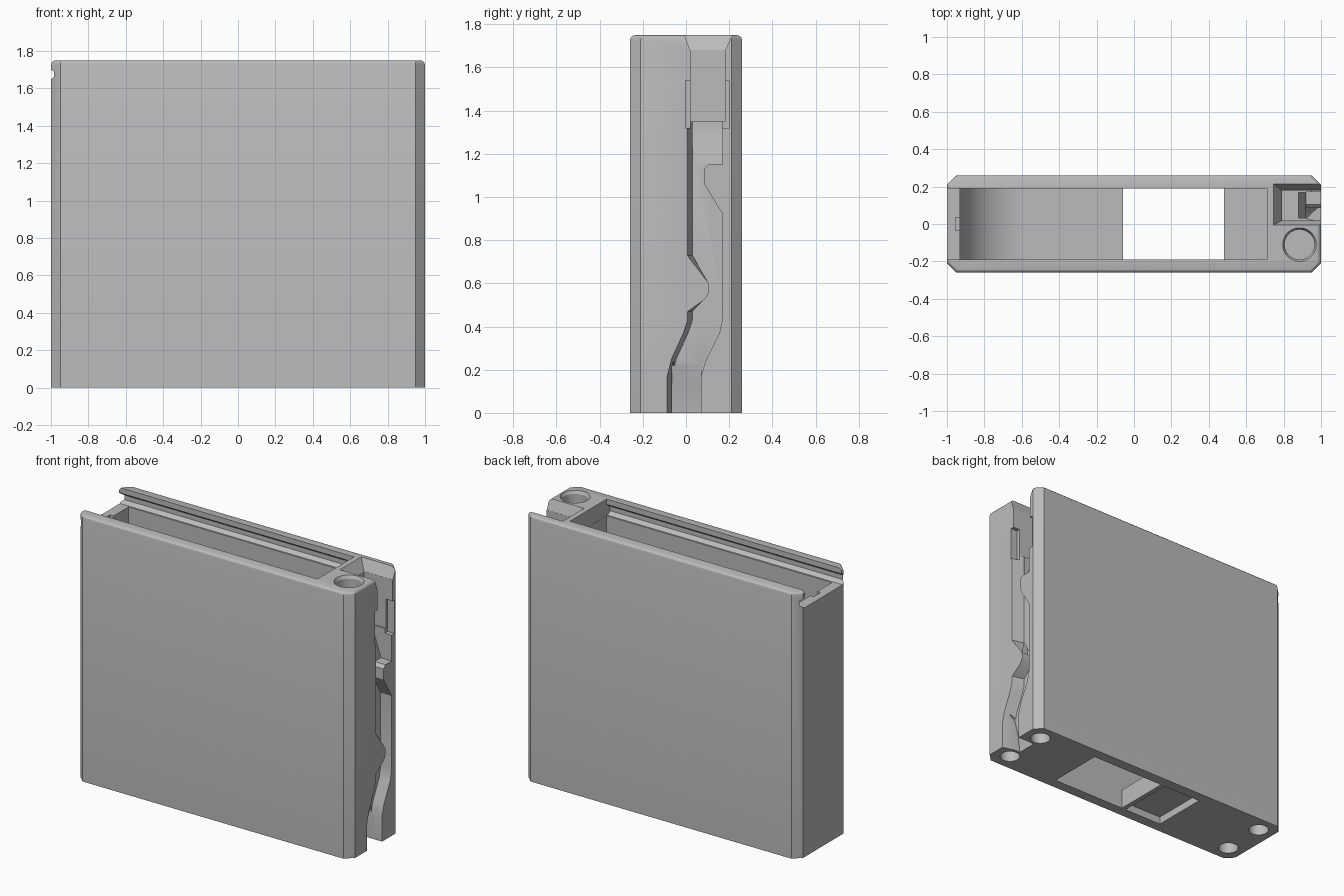
import bpy, bmesh, math

if "Cube" in bpy.data.objects:
    bpy.data.objects.remove(bpy.data.objects["Cube"])

grey = bpy.data.materials.new("plain_grey")
grey.use_nodes = True
grey.diffuse_color = (0.5, 0.5, 0.5, 1)
grey.node_tree.nodes["Principled BSDF"].inputs["Base Color"].default_value = (0.5, 0.5, 0.5, 1)


def prism(name, axis, start, end, pts, end_pts=None):
    """Loft a 2D outline along an axis, optionally to a second outline."""
    place = {"x": lambda a, p, q: (a, p, q),
             "y": lambda a, p, q: (p, a, q),
             "z": lambda a, p, q: (p, q, a)}[axis]
    bm = bmesh.new()
    lo = [bm.verts.new(place(start, *p)) for p in pts]
    hi = [bm.verts.new(place(end, *p)) for p in (end_pts or pts)]
    bm.faces.new(lo)
    bm.faces.new(hi)
    for i in range(len(lo)):
        j = (i + 1) % len(lo)
        bm.faces.new((lo[i], lo[j], hi[j], hi[i]))
    bmesh.ops.recalc_face_normals(bm, faces=bm.faces)
    mesh = bpy.data.meshes.new(name)
    bm.to_mesh(mesh)
    bm.free()
    mesh.materials.append(grey)
    obj = bpy.data.objects.new(name, mesh)
    bpy.context.collection.objects.link(obj)
    return obj


def rect(x0, x1, y0, y1):
    return [(x0, y0), (x1, y0), (x1, y1), (x0, y1)]


def circle(x, y, r, n=32):
    return [(x + r * math.cos(i * math.tau / n), y + r * math.sin(i * math.tau / n))
            for i in range(n)]


def cut(cutter):
    """Subtract a cutter from the case, then discard it."""
    mod = case.modifiers.new("cut", "BOOLEAN")
    mod.operation = "DIFFERENCE"
    mod.solver = "EXACT"
    mod.object = cutter
    bpy.context.view_layer.objects.active = case
    bpy.ops.object.modifier_apply(modifier=mod.name)
    bpy.data.objects.remove(cutter)


# Case block with chamfered corners and rounded top rim
outline = [(-1, -.21), (-.95, -.26), (.95, -.26), (1, -.21),
           (1, .21), (.95, .26), (-.95, .26), (-1, .21)]
case = prism("case", "z", 0, 1.75, outline)
bm = bmesh.new()
bm.from_mesh(case.data)
rim = [e for e in bm.edges if all(v.co.z > 1.7 for v in e.verts)]
bmesh.ops.bevel(bm, geom=rim, offset=.025, segments=3, profile=.5, affect="EDGES")
bm.to_mesh(case.data)
bm.free()

# Main compartment with a curved ramp at one end
R = .35
ramp = [(-.93 + R - R * math.sin(a), .13 + R - R * math.cos(a))
        for a in [i * math.pi / 24 for i in range(13)]]
cut(prism("compartment", "y", -.19, .19, [(.71, 1.7), (.71, .13)] + ramp + [(-.93, 1.7)]))

# Undercut channel for a sliding lid, open at the low end
half = [(.2, 1.64), (.225, 1.66), (.225, 1.69), (.19, 1.715), (.19, 1.8)]
channel = half + [(-y, z) for y, z in reversed(half)]
cut(prism("lid_channel", "x", -1.1, .711, channel))
cut(prism("latch_notch", "z", 1.58, 1.7, rect(-.955, -.92, -.035, .035)))

# Dispensing opening and shallow recess underneath
cut(prism("opening", "z", -.1, .3, rect(-.06, .48, -.19, .19)))
cut(prism("recess", "z", -.1, .05, rect(-.37, -.09, -.19, .19)))

# Winding track on the end face, with a bevelled near edge
near = [(-.065, -.05), (-.065, .17), (-.045, .25), (.01, .37), (.03, .43), (.03, .47)]
bump = [(.09, .53), (.107, .56), (.105, .6)]
near_top = [(.03, .73), (.03, 1.36)]
far = [(.17, 1.36), (.17, 1.15), (.105, 1.15), (.085, 1.13), (.085, 1.06), (.17, .92),
       (.17, .44), (.155, .37), (.09, .24), (.07, .17), (.07, -.05)]


def shift(pts):
    return [(y - .025, z) for y, z in pts]


cut(prism("track", "x", .92, 1.01, near + bump + near_top + far,
          shift(near) + bump + shift(near_top) + far))
# Track floor falls away at the foot and below the pocket
cut(prism("track_foot", "y", -.065, .07,
          [(.96, -.05), (.96, .24), (.92, .22), (.89, .12), (.87, -.05)]))
cut(prism("track_head", "y", .031, .169, [(.96, 1.16), (.92, 1.16), (.88, 1.28), (.88, 1.36), (.96, 1.36)]))

# Latch pocket with a wide shoulder and flared mouth
cut(prism("pocket", "z", 1.35, 1.8, rect(.79, 1.1, .02, .18)))
cut(prism("shoulder", "z", 1.32, 1.54, rect(.95, 1.1, -.003, .2)))
cut(prism("mouth", "z", 1.68, 1.76, rect(.79, 1.1, .019, .181), rect(.74, 1.1, -.01, .22)))

# Round well on top with an eased lip
cut(prism("well", "z", 1.6, 1.8, circle(.885, -.11, .08)))
cut(prism("well_lip", "z", 1.73, 1.76, circle(.885, -.11, .0801), circle(.885, -.11, .095)))

# Four magnet holes in the base
for x in (-.89, .89):
    for y in (-.145, .15):
        cut(prism("magnet_hole", "z", -.1, .09, circle(x, y, .062)))

# Smooth curved faces, keep edges sharp
bpy.ops.object.select_all(action="DESELECT")
case.select_set(True)
bpy.context.view_layer.objects.active = case
bpy.ops.object.shade_smooth_by_angle(angle=math.radians(25))
